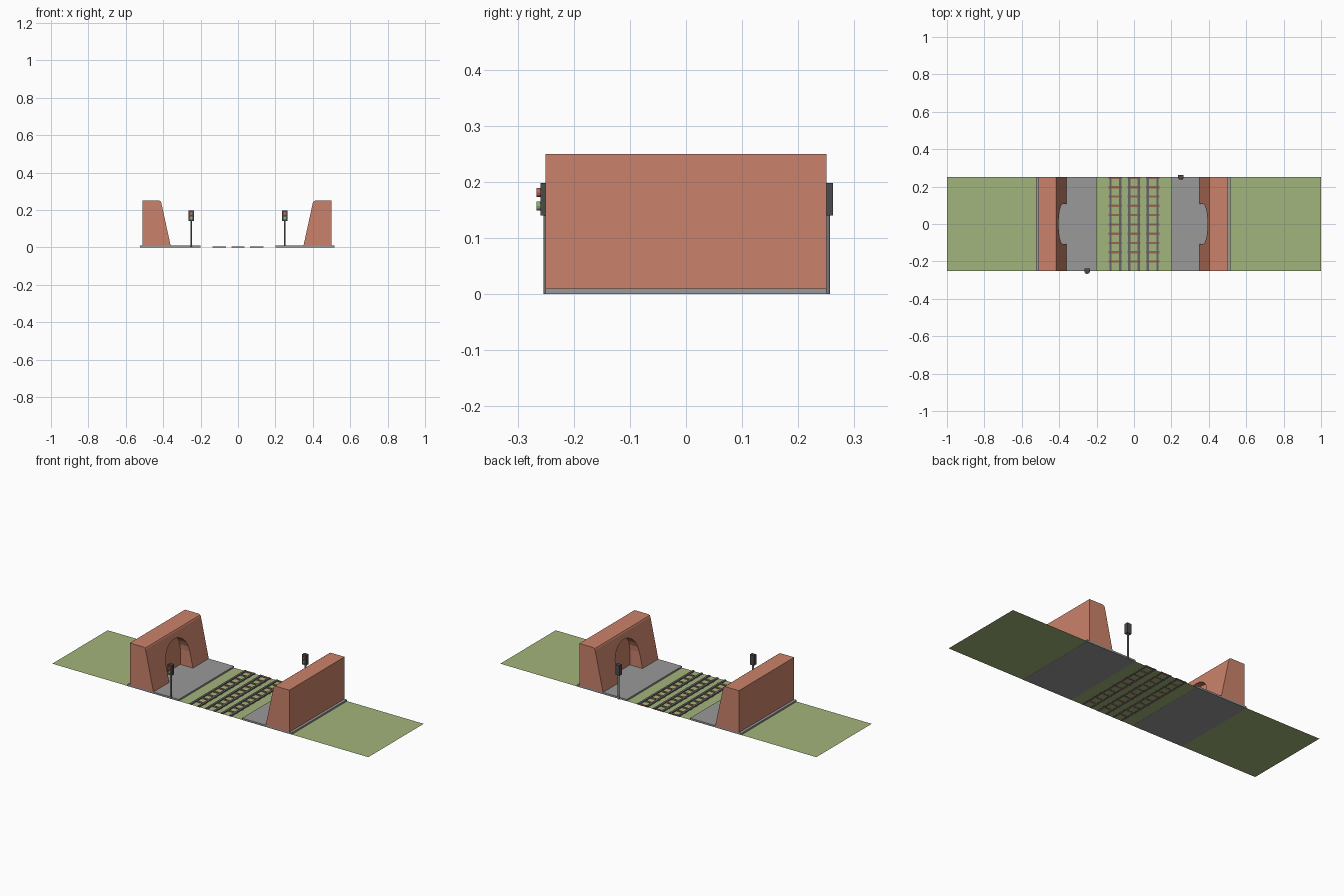
import bpy, bmesh, math
from mathutils import Matrix

if "Cube" in bpy.data.objects:
    bpy.data.objects.remove(bpy.data.objects["Cube"], do_unlink=True)


def material(name, r, g, b):
    m = bpy.data.materials.new(name)
    m.use_nodes = True
    m.diffuse_color = (r, g, b, 1)
    m.node_tree.nodes["Principled BSDF"].inputs["Base Color"].default_value = (r, g, b, 1)
    return m


GRASS = material("grass green", 0.36, 0.46, 0.20)
BRICK = material("brick", 0.60, 0.225, 0.145)
STONE = material("paving grey", 0.32, 0.32, 0.32)
SLEEPER = material("sleeper brown", 0.32, 0.13, 0.08)
STEEL = material("rail grey", 0.13, 0.13, 0.14)
POLE = material("pole grey", 0.20, 0.20, 0.20)
CASE = material("signal dark grey", 0.07, 0.07, 0.075)
RED = material("lamp red", 0.55, 0.13, 0.09)
GREEN = material("lamp green", 0.26, 0.42, 0.14)


def finish(name, bm, mat):
    bmesh.ops.recalc_face_normals(bm, faces=bm.faces)
    mesh = bpy.data.meshes.new(name)
    bm.to_mesh(mesh)
    bm.free()
    mesh.materials.append(mat)
    obj = bpy.data.objects.new(name, mesh)
    bpy.context.collection.objects.link(obj)
    return obj


def add_box(bm, x, y, z):
    """Box from (low, high) pairs."""
    spans = (x, y, z)
    centre = Matrix.Translation([(a + b) / 2 for a, b in spans])
    size = Matrix.Diagonal([b - a for a, b in spans] + [1])
    bmesh.ops.create_cube(bm, size=1, matrix=centre @ size)


def box(name, mat, x, y, z):
    bm = bmesh.new()
    add_box(bm, x, y, z)
    return finish(name, bm, mat)


def cylinder(name, mat, radius, depth, centre, along_y=False):
    bm = bmesh.new()
    turn = Matrix.Rotation(math.pi / 2 if along_y else 0, 4, "X")
    bmesh.ops.create_cone(bm, cap_ends=True, segments=12, radius1=radius, radius2=radius,
                          depth=depth, matrix=Matrix.Translation(centre) @ turn)
    return finish(name, bm, mat)


def prism(name, mat, points, offset):
    bm = bmesh.new()
    face = bm.faces.new([bm.verts.new(p) for p in points])
    moved = bmesh.ops.extrude_face_region(bm, geom=[face])["geom"]
    bmesh.ops.translate(bm, vec=offset, verts=[v for v in moved if isinstance(v, bmesh.types.BMVert)])
    bm.faces.ensure_lookup_table()
    if not face.is_valid or face not in bm.faces[:]:
        bm.faces.new(bm.verts[:len(points)])
    return finish(name, bm, mat)


# Ground sheet
bm = bmesh.new()
bmesh.ops.create_grid(bm, x_segments=1, y_segments=1, size=1,
                      matrix=Matrix.Translation((0, 0, 0.0006)) @ Matrix.Diagonal((1, 0.25, 1, 1)))
finish("ground", bm, GRASS)


# Platforms and leaning walls, each with an arched recess facing the tracks
def platform_side(label, s, foot, edge):
    box(label + "_platform", STONE, sorted((s * 0.2, s * edge)), (-0.25, 0.25), (0, 0.01))

    profile = [(0, 0.009), (0.05, 0.238), (0.054, 0.246), (0.062, 0.25), (0.15, 0.25), (0.15, 0.009)]
    wall = prism(label + "_wall", BRICK,
                 [(s * (foot + d), -0.25, z) for d, z in profile], (0, 0.5, 0))

    radius, spring = 0.107, 0.1
    arch = [(-radius, -0.05)]
    arch += [(-radius * math.cos(math.pi * i / 12), spring + radius * math.sin(math.pi * i / 12))
             for i in range(13)]
    arch += [(radius, -0.05)]
    cutter = prism("arch_cutter", BRICK,
                   [(s * (foot - 0.1), y, z) for y, z in arch], (s * 0.18, 0, 0))
    cutter.hide_render = True
    cut = wall.modifiers.new("arch", "BOOLEAN")
    cut.operation, cut.solver, cut.object = "DIFFERENCE", "EXACT", cutter
    result = bpy.data.meshes.new_from_object(wall.evaluated_get(bpy.context.evaluated_depsgraph_get()))
    wall.modifiers.clear()
    wall.data = result
    bpy.data.objects.remove(cutter, do_unlink=True)


platform_side("right", -1, 0.36, 0.525)
platform_side("left", 1, 0.35, 0.515)

# Three tracks
for label, cx in (("right", -0.1), ("middle", 0), ("left", 0.1)):
    bm = bmesh.new()
    for i in range(10):
        y = -0.2 + 0.0495 * i
        add_box(bm, (cx - 0.035, cx + 0.035), (y - 0.006, y + 0.006), (0, 0.004))
    finish(label + "_track_sleepers", bm, SLEEPER)
    bm = bmesh.new()
    for rail in (cx - 0.026, cx + 0.026):
        add_box(bm, (rail - 0.006, rail + 0.006), (-0.25, 0.25), (0, 0.006))
    finish(label + "_track_rails", bm, STEEL)

# Signals, lamps towards the front
for label, x, y in (("front", -0.25, -0.249), ("back", 0.25, 0.252)):
    cylinder(label + "_signal_pole", POLE, 0.005, 0.145, (x, y, 0.0725))
    box(label + "_signal_case", CASE, (x - 0.0135, x + 0.0135), (y - 0.01, y + 0.01), (0.14, 0.198))
    cylinder(label + "_red_lamp", RED, 0.008, 0.012, (x, y - 0.011, 0.181), True)
    cylinder(label + "_green_lamp", GREEN, 0.008, 0.012, (x, y - 0.011, 0.157), True)
